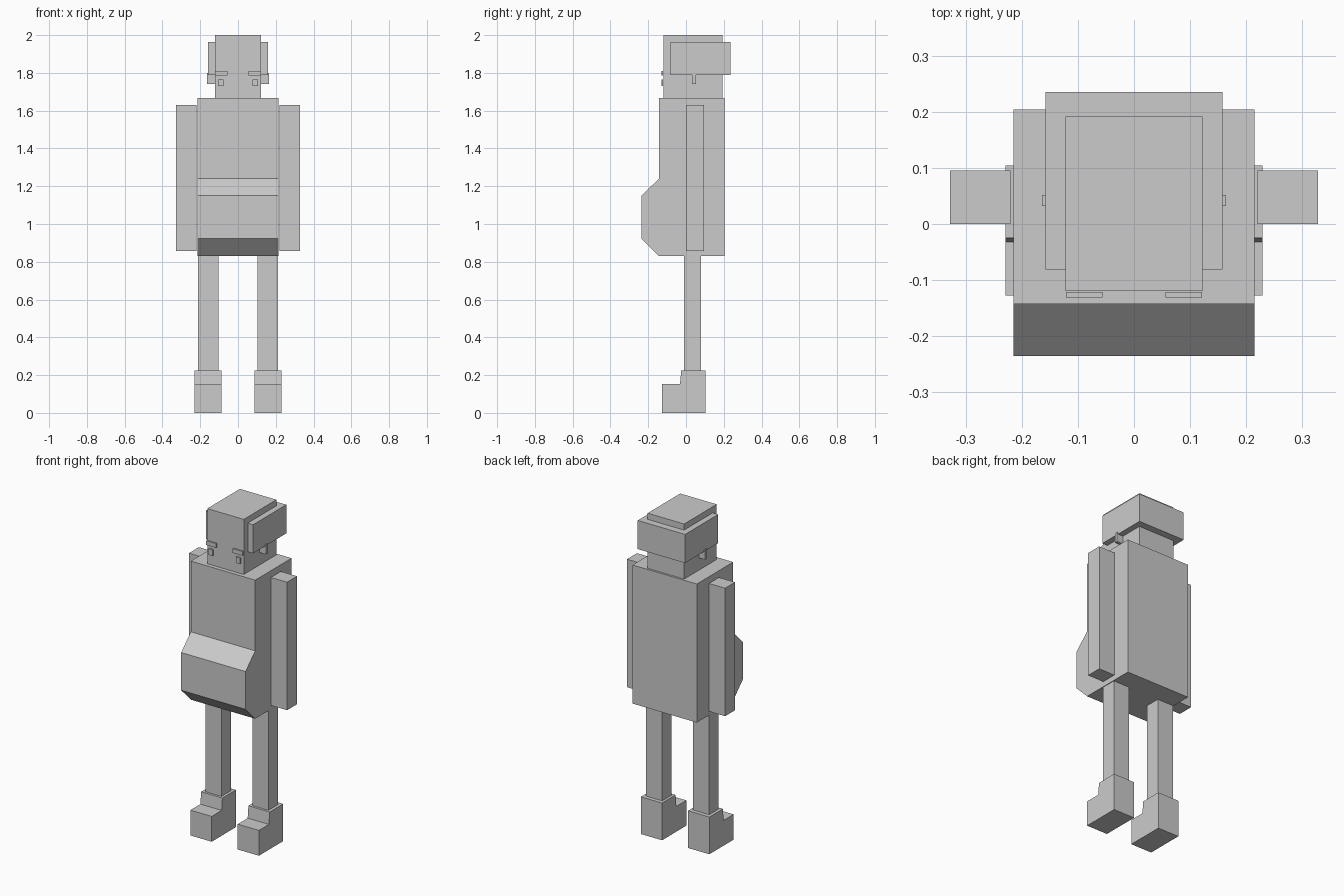
import bpy
import bmesh

# Remove the default cube only
default = bpy.data.objects.get("Cube")
if default:
    bpy.data.objects.remove(default, do_unlink=True)

# Single plain grey material
GREY = (0.6, 0.6, 0.6, 1.0)
grey = bpy.data.materials.new("plain_grey")
grey.use_nodes = True
grey.diffuse_color = GREY
grey.node_tree.nodes["Principled BSDF"].inputs["Base Color"].default_value = GREY


def extrude_profile(name, profile, x0, x1):
    """Extrude a closed (y, z) outline along x from x0 to x1."""
    bm = bmesh.new()
    face = bm.faces.new([bm.verts.new((x0, y, z)) for y, z in profile])
    result = bmesh.ops.extrude_face_region(bm, geom=[face])
    moved = [v for v in result["geom"] if isinstance(v, bmesh.types.BMVert)]
    bmesh.ops.translate(bm, verts=moved, vec=(x1 - x0, 0, 0))
    bmesh.ops.recalc_face_normals(bm, faces=bm.faces)
    mesh = bpy.data.meshes.new(name)
    bm.to_mesh(mesh)
    bm.free()
    mesh.materials.append(grey)
    obj = bpy.data.objects.new(name, mesh)
    bpy.context.scene.collection.objects.link(obj)
    return obj


def box(name, x, y, z):
    """Box given by its (min, max) range on each axis."""
    outline = [(y[0], z[0]), (y[1], z[0]), (y[1], z[1]), (y[0], z[1])]
    return extrude_profile(name, outline, *x)


# Torso with a bevelled belly
torso_profile = [(0.204, 0.83), (0.204, 1.667), (-0.143, 1.667), (-0.143, 1.24),
                 (-0.235, 1.15), (-0.235, 0.922), (-0.143, 0.83)]
extrude_profile("torso", torso_profile, -0.215, 0.215)

# Head and the hair block wrapping its sides and back
box("head", (-0.122, 0.122), (-0.119, 0.192), (1.667, 2.0))
box("hair", (-0.158, 0.158), (-0.081, 0.235), (1.79, 1.963))

# Boot outline with a raised ankle
boot_profile = [(-0.127, 0), (0.104, 0), (0.104, 0.225), (-0.025, 0.225),
                (-0.032, 0.153), (-0.127, 0.153)]

# Paired parts on both sides
for side, s in (("left", 1), ("right", -1)):
    def span(a, b):
        return tuple(sorted((s * a, s * b)))

    box(side + "_ear", span(0.115, 0.164), (0.032, 0.052), (1.742, 1.8))
    box(side + "_brow", span(0.056, 0.121), (-0.131, -0.121), (1.785, 1.81))
    box(side + "_eye", span(0.078, 0.105), (-0.131, -0.121), (1.73, 1.766))
    box(side + "_arm", span(0.22, 0.328), (0, 0.095), (0.857, 1.63))
    box(side + "_leg", span(0.103, 0.211), (-0.011, 0.08), (0.2, 0.83))
    extrude_profile(side + "_boot", boot_profile, *span(0.087, 0.229))
